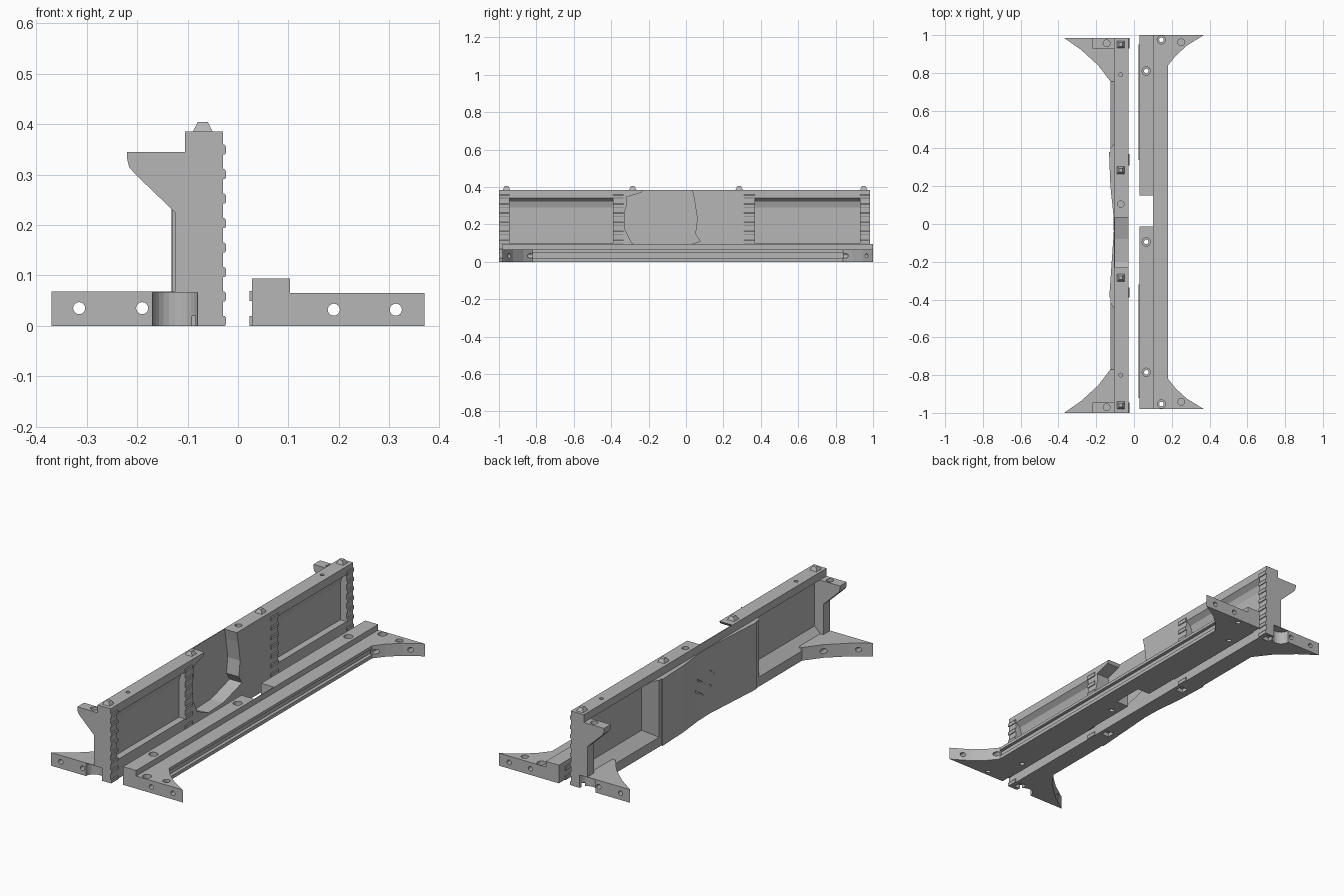
import bpy, bmesh, math
from mathutils import Vector, Matrix

cube = bpy.data.objects.get("Cube")
if cube:
    bpy.data.objects.remove(cube, do_unlink=True)

grey = bpy.data.materials.new("plain grey")
grey.use_nodes = True
grey.diffuse_color = (0.47, 0.47, 0.47, 1)
grey.node_tree.nodes["Principled BSDF"].inputs["Base Color"].default_value = (0.47, 0.47, 0.47, 1)


def finish(name, bm):
    bmesh.ops.recalc_face_normals(bm, faces=bm.faces)
    mesh = bpy.data.meshes.new(name)
    bm.to_mesh(mesh)
    bm.free()
    mesh.materials.append(grey)
    ob = bpy.data.objects.new(name, mesh)
    bpy.context.collection.objects.link(ob)
    return ob


def prism(name, pts, axis, a, b):
    """Extrude a 2D outline along an axis from a to b."""
    place = {"X": lambda p, t: (t, p[0], p[1]),
             "Y": lambda p, t: (p[0], t, p[1]),
             "Z": lambda p, t: (p[0], p[1], t)}[axis]
    bm = bmesh.new()
    low = [bm.verts.new(place(p, a)) for p in pts]
    top = [bm.verts.new(place(p, b)) for p in pts]
    bm.faces.new(low)
    bm.faces.new(top)
    n = len(pts)
    for i in range(n):
        j = (i + 1) % n
        bm.faces.new((low[i], low[j], top[j], top[i]))
    return finish(name, bm)


def box(name, x0, x1, y0, y1, z0, z1):
    return prism(name, [(x0, y0), (x1, y0), (x1, y1), (x0, y1)], "Z", z0, z1)


def rod(name, axis, u, v, r, a, b, n=24):
    ring = [(u + r * math.cos(2 * math.pi * i / n), v + r * math.sin(2 * math.pi * i / n))
            for i in range(n)]
    return prism(name, ring, axis, a, b)


def hull(name, pts):
    bm = bmesh.new()
    for p in pts:
        bm.verts.new(p)
    bmesh.ops.convex_hull(bm, input=bm.verts)
    return finish(name, bm)


def cut(targets, cutter):
    """Subtract the cutter from each target, then discard it."""
    cutter.hide_render = True
    for ob in targets:
        mod = ob.modifiers.new("cut", "BOOLEAN")
        mod.operation = "DIFFERENCE"
        mod.solver = "EXACT"
        mod.object = cutter
        bpy.context.view_layer.objects.active = ob
        bpy.ops.object.modifier_apply(modifier=mod.name)
    bpy.data.objects.remove(cutter, do_unlink=True)


def flip(pts, mid):
    return [(x, 2 * mid - y) for x, y in pts]


S, N = -1.0, 0.985          # wall ends
MID = (S + N) / 2
posts = [(S, -0.945), (-0.39, -0.335), (0.31, 0.37), (0.93, N)]

# ---- Tall wall: body with a bowed rear skin, and the top beam
plan = [(-0.03, S), (-0.03, N), (-0.125, N), (-0.125, 0.38), (-0.132, 0.38),
        (-0.125, 0.2), (-0.11, 0.06), (-0.107, -0.04), (-0.118, -0.2),
        (-0.131, -0.39), (-0.125, -0.39), (-0.125, S)]
body = prism("wall_body", plan, "Z", 0, 0.345)
beam = box("wall_top_beam", -0.105, -0.03, S, N, 0.345, 0.385)

# ---- Panel recesses, coved at the front and splayed at the rear
cove = [(0, 0.1), (-0.065, 0.1), (-0.065, 0.29), (-0.055, 0.322), (-0.03, 0.342), (0, 0.342)]
for a, b in ((-0.945, -0.39), (0.37, 0.93)):
    cut([body], prism("front_recess", cove, "Y", a, b))
    near, far = (a, b) if a > 0 else (b, a)
    shift = 0.1 if a > 0 else -0.1
    cut([body], hull("rear_recess", [
        (x, y, z) for x, ny, z0 in ((-0.145, near, 0.03), (-0.075, near + shift, 0.1))
        for y in (ny, far) for z in (z0, 0.36)]))

# ---- Open-topped hollow in the middle of the wall
hollow = [(-0.22, 0.4), (-0.24, 0.37), (-0.32, 0.345), (-0.315, 0.31), (-0.33, 0.26),
          (-0.325, 0.17), (-0.29, 0.1), (-0.2, 0.06), (-0.08, 0.065), (0.03, 0.095),
          (0.075, 0.11), (0.05, 0.15), (0.06, 0.23), (0.045, 0.33), (0.03, 0.4)]
cut([body, beam], prism("hollow", hollow, "X", -0.101, 0.01))

# ---- Scratches in the rear skin
for y, z in ((0.05, 0.14), (0.03, 0.19), (-0.02, 0.16), (-0.04, 0.22)):
    slit = box("scratch", -0.15, -0.1055, -0.04, 0.04, -0.004, 0.004)
    slit.data.transform(Matrix.Translation((0, y, z)) @ Matrix.Rotation(0.6, 4, "X"))
    cut([body], slit)

# ---- Wall feet and end brackets
wing = [(-0.37, N), (-0.28, 0.922), (-0.19, 0.84), (-0.125, 0.755), (-0.1, 0.755), (-0.1, N)]
feet = [prism("wall_foot_back", wing, "Z", 0, 0.068),
        prism("wall_foot_front", flip(wing, MID), "Z", 0, 0.068)]
flare = [(-0.1, 0.345), (-0.22, 0.345), (-0.22, 0.332), (-0.216, 0.315), (-0.205, 0.302),
         (-0.125, 0.225), (-0.1, 0.225)]
brackets = [prism("bracket_front", flare, "Y", *posts[0]),
            prism("bracket_back", flare, "Y", *posts[3])]
for y in (S, N):
    cut([body] + feet, rod("hinge_notch", "Z", -0.125, y, 0.045, -0.01, 0.066))
for x in (-0.315, -0.19):
    cut(feet, rod("foot_bore", "Y", x, 0.035, 0.012, -1.1, 1.1))
for ob, y in zip(brackets, (-0.97, 0.957)):
    cut([ob], rod("bracket_socket", "Z", -0.145, y, 0.018, 0.33, 0.36))

# ---- Interlocking teeth down the front of each post
for p, (a, b) in enumerate(posts):
    for i in range(8):
        z = 0.0485 * i
        prism("tooth_%d_%d" % (p, i),
              [(-0.032, z), (-0.026, z), (-0.024, z + 0.003), (-0.024, z + 0.016),
               (-0.027, z + 0.02), (-0.032, z + 0.02)], "Y", a, b)

# ---- Stacking pegs on top, sockets below, small holes in the beam
for i, y in enumerate((-0.96, -0.285, 0.285, 0.95)):
    hull("peg_%d" % i, [(-0.07 + sx * r, y + sy * r, z) for r, z in ((0.02, 0.384), (0.01, 0.404))
                        for sx in (-1, 1) for sy in (-1, 1)])
    cut([body], box("peg_socket", -0.091, -0.049, y - 0.021, y + 0.021, -0.01, 0.02))
for y, r in ((0.79, 0.01), (-0.8, 0.01), (0.105, 0.017)):
    cut([beam], rod("beam_hole", "Z", -0.07, y, r, 0.36, 0.4))

# ---- Low rail with stepped section
RS, RN = -0.98, 1.0
step = [(0.028, 0), (0.18, 0), (0.18, 0.065), (0.103, 0.065), (0.103, 0.094), (0.028, 0.094)]
rail = prism("low_rail", step, "Y", RS, RN)
rwing = [(0.37, RN), (0.28, 0.945), (0.22, 0.89), (0.18, 0.84), (0.17, 0.84), (0.17, RN)]
rfeet = [prism("rail_foot_back", rwing, "Z", 0, 0.065),
         prism("rail_foot_front", flip(rwing, (RS + RN) / 2), "Z", 0, 0.065)]

# ---- Rail cuts: long side groove, middle notch, bores and screw holes
cut([rail], box("side_groove", 0.163, 0.2, -0.85, 0.86, 0.018, 0.05))
cut([rail], box("middle_notch", 0, 0.1, -0.012, 0.15, -0.01, 0.12))
for x in (0.19, 0.313):
    cut([rail] + rfeet, rod("foot_bore", "Y", x, 0.032, 0.012, -1.1, 1.1))
for x, y in ((0.145, 0.975), (0.065, 0.81), (0.065, -0.095), (0.065, -0.785), (0.145, -0.953)):
    top = 0.094 if x < 0.1 else 0.065
    cut([rail], rod("screw_head", "Z", x, y, 0.022, top - 0.02, 0.12))
    cut([rail], rod("screw_hole", "Z", x, y, 0.012, -0.01, 0.12))
for ob, y in zip(rfeet, (0.962, -0.942)):
    cut([ob], rod("foot_socket", "Z", 0.25, y, 0.018, 0.05, 0.08))

# ---- Long tongues along the inner side of the rail
for i, (a, b) in enumerate(((-0.92, -0.32), (0.34, 0.95))):
    for j, z in enumerate((0, 0.049)):
        box("rail_tongue_%d_%d" % (i, j), 0.023, 0.03, a, b, z, z + 0.02)
